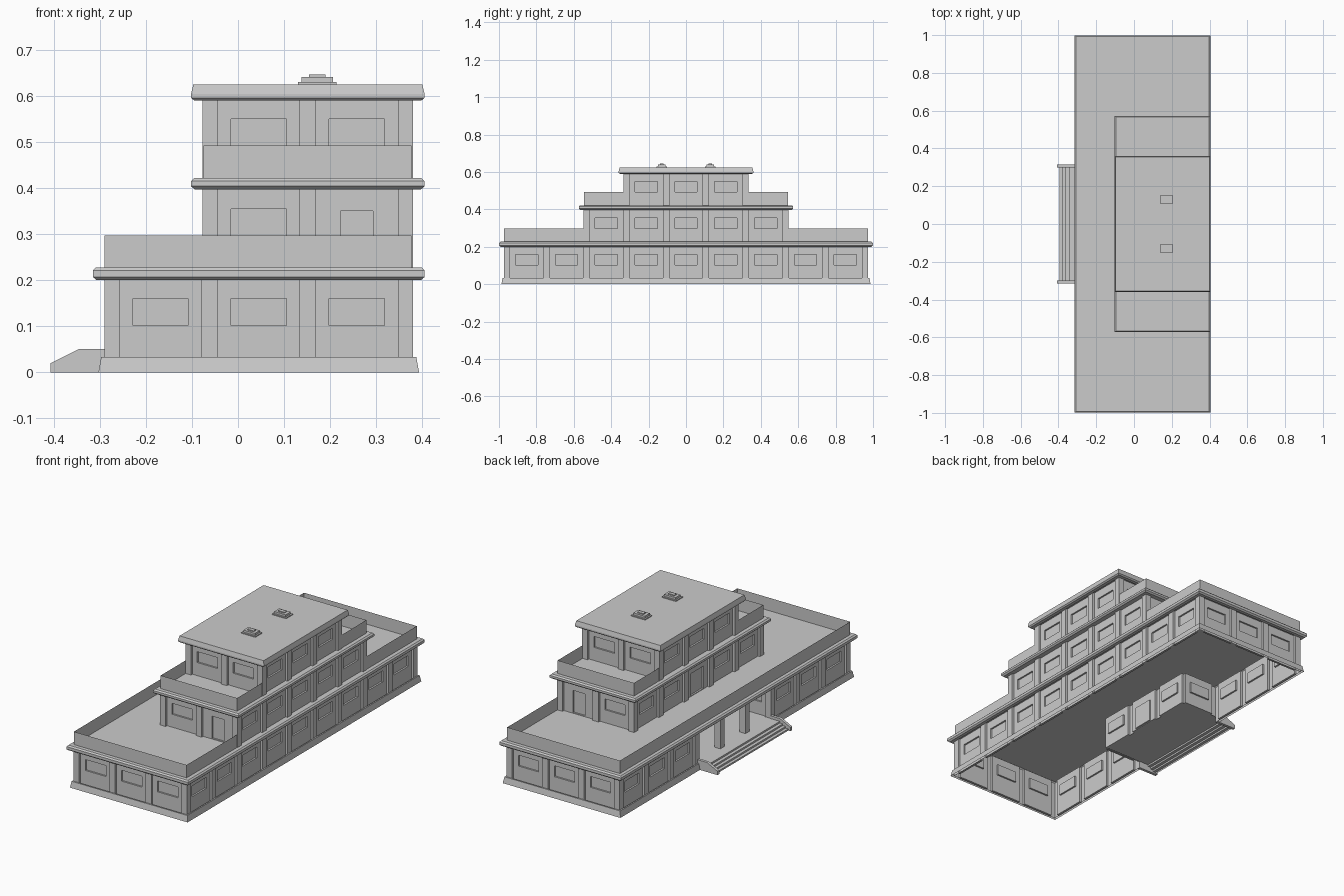
import bpy, bmesh
from mathutils import Vector

if "Cube" in bpy.data.objects:
    bpy.data.objects.remove(bpy.data.objects["Cube"])

PITCH, HALF = 0.213, 0.089      # bay spacing, half panel width
PANEL_D, GLASS_D = 0.012, 0.021  # recess depths
E = 0.38                         # east wall plane


def finish(name, bm):
    me = bpy.data.meshes.new(name)
    bm.to_mesh(me)
    bm.free()
    ob = bpy.data.objects.new(name, me)
    bpy.context.collection.objects.link(ob)
    return ob


def quad(bm, pts):
    return bm.faces.new([bm.verts.new(p) for p in pts])


def wall(bm, a, b, first, kinds, z0, z1, level):
    """Wall from a to b (outside on the right): pilasters and recessed bays."""
    a, b = Vector((*a, 0)), Vector((*b, 0))
    u = (b - a).normalized()
    n = Vector((-u.y, u.x, 0))
    length = (b - a).length

    def rect(r, d):
        l, rr, lo, hi = r
        return [a + u * s + n * d + Vector((0, 0, z))
                for s, z in ((l, lo), (rr, lo), (rr, hi), (l, hi))]

    cur = 0.0
    for i, kind in enumerate(kinds):
        c = first + i * PITCH
        if c - HALF - cur > 1e-4:
            quad(bm, rect((cur, c - HALF, z0, z1), 0))
        cur = c + HALF
        panel = (c - HALF, cur, z0, z1)
        w, lo, hi = {"w": (0.06, level + 0.102, level + 0.16),
                     "d": (0.0355, level + 0.036, level + 0.155),
                     "D": (0.055, level + 0.036, level + 0.155)}[kind]
        opening = (c - w, c + w, lo, hi)
        loops = [rect(panel, 0), rect(panel, PANEL_D),
                 rect(opening, PANEL_D), rect(opening, GLASS_D)]
        for p, q in zip(loops, loops[1:]):
            for k in range(4):
                m = (k + 1) % 4
                quad(bm, (p[k], p[m], q[m], q[k]))
        quad(bm, loops[-1])
    if length - cur > 1e-4:
        quad(bm, rect((cur, length, z0, z1), 0))


def sweep(name, path, profile, closed=True):
    """Mitred moulding: path of (x, y, outward x, outward y)."""
    bm = bmesh.new()
    rows = [[bm.verts.new((x + ox * d, y + oy * d, z)) for d, z in profile]
            for x, y, ox, oy in path]
    for i in range(len(rows) if closed else len(rows) - 1):
        p, q = rows[i], rows[(i + 1) % len(rows)]
        for k in range(len(profile) - 1):
            bm.faces.new((p[k], q[k], q[k + 1], p[k + 1]))
    if not closed:
        bm.faces.new(rows[0])
        bm.faces.new(rows[-1][::-1])
    return finish(name, bm)


def ring(w, h):
    return [(w, -h, -1, -1), (E, -h, 1, -1), (E, h, 1, 1), (w, h, -1, 1)]


def sheet(name, x0, x1, y0, y1, z):
    bm = bmesh.new()
    quad(bm, ((x0, y0, z), (x1, y0, z), (x1, y1, z), (x0, y1, z)))
    finish(name, bm)


def box(bm, x0, x1, y0, y1, z0, z1):
    vs = bmesh.ops.create_cube(bm, size=1)["verts"]
    for v in vs:
        v.co = ((x0 + x1) / 2 + v.co.x * (x1 - x0),
                (y0 + y1) / 2 + v.co.y * (y1 - y0),
                (z0 + z1) / 2 + v.co.z * (z1 - z0))


def cornice(z, top):
    return [(0, z), (0.017, z), (0.025, z + 0.007), (0.025, top - 0.007),
            (0.018, top), (0, top)]


# Ground floor walls
W1, H1, P, WB = -0.29, 0.974, 0.302, -0.077
bm = bmesh.new()
wall(bm, (W1, -H1), (E, -H1), 0.122, "www", 0, 0.205, 0)
wall(bm, (E, -H1), (E, H1), 0.122, "w" * 9, 0, 0.205, 0)
wall(bm, (E, H1), (W1, H1), 0.122, "www", 0, 0.205, 0)
wall(bm, (W1, H1), (W1, P), 0.122, "www", 0, 0.205, 0)
wall(bm, (W1, -P), (W1, -H1), 0.124, "www", 0, 0.205, 0)
finish("ground_floor_walls", bm)

# Recessed porch walls
bm = bmesh.new()
wall(bm, (W1, P), (WB, P), 0.122, "w", 0.033, 0.205, 0)
wall(bm, (WB, P), (WB, -P), 0.089, "wDw", 0.033, 0.205, 0)
wall(bm, (WB, -P), (W1, -P), 0.091, "w", 0.033, 0.205, 0)
finish("porch_walls", bm)
sheet("porch_ceiling", W1, WB, -P, P, 0.203)

# Upper floor walls
for name, h, n, z0, z1, level, side, west in (
        ("middle_floor_walls", 0.548, 5, 0.228, 0.40, 0.195, "wd", "wwDww"),
        ("top_floor_walls", 0.335, 3, 0.42, 0.595, 0.39, "ww", "www")):
    bm = bmesh.new()
    wall(bm, (WB, -h), (E, -h), 0.122, side, z0, z1, level)
    wall(bm, (E, -h), (E, h), 0.122, "w" * n, z0, z1, level)
    wall(bm, (E, h), (WB, h), 0.122, side[::-1], z0, z1, level)
    wall(bm, (WB, h), (WB, -h), 0.122, west, z0, z1, level)
    finish(name, bm)

# Plinth, open at the porch
sweep("plinth", [(W1, -P, -1, 0), (W1, -H1, -1, -1), (E, -H1, 1, -1),
                 (E, H1, 1, 1), (W1, H1, -1, 1), (W1, P, -1, 0)],
      [(0.013, 0), (0.007, 0.033), (0, 0.033)], closed=False)

# Cornices and roofs
sweep("ground_cornice", ring(W1, H1), cornice(0.20, 0.228))
sweep("middle_cornice", ring(WB, 0.548), cornice(0.397, 0.422))
sweep("top_cornice", ring(WB, 0.335),
      [(0, 0.59), (0.018, 0.59), (0.025, 0.596), (0.025, 0.604),
       (0.02, 0.625), (0, 0.625)])
sheet("ground_roof", W1, E, -H1, H1, 0.228)
sheet("middle_roof", WB, E, -0.548, 0.548, 0.422)
sheet("top_roof", WB, E, -0.335, 0.335, 0.625)

# Thin parapets, stopping at the wall of the floor above
for name, w, h, inner, z0, z1 in (
        ("ground_parapet", W1, 0.972, 0.548, 0.228, 0.297),
        ("middle_parapet", -0.075, 0.546, 0.335, 0.422, 0.492)):
    bm = bmesh.new()
    e = 0.377
    path = [(e, inner), (e, h), (w, h), (w, -h), (e, -h), (e, -inner)]
    if name == "middle_parapet":   # west side is flush with the upper floor
        runs = [path[:3] + [(w, inner)], [(w, -inner)] + path[3:]]
    else:
        runs = [path]
    for run in runs:
        for p, q in zip(run, run[1:]):
            quad(bm, ((*p, z0), (*q, z0), (*q, z1), (*p, z1)))
    finish(name, bm)

# Porch floor and steps
bm = bmesh.new()
prof = [(WB, 0.036), (-0.345, 0.036), (-0.345, 0.027), (-0.362, 0.027),
        (-0.362, 0.018), (-0.379, 0.018), (-0.379, 0.009), (-0.395, 0.009),
        (-0.395, 0)]
for (x0, z0), (x1, z1) in zip(prof, prof[1:]):
    quad(bm, ((x0, P, z0), (x1, P, z1), (x1, -P, z1), (x0, -P, z0)))
finish("porch_steps", bm)

# Sloped step cheeks
for name, y0, y1 in (("step_cheek_left", -0.315, -0.30),
                     ("step_cheek_right", 0.30, 0.315)):
    bm = bmesh.new()
    f = quad(bm, [(x, y0, z) for x, z in
                  ((W1, 0), (W1, 0.051), (-0.345, 0.051),
                   (-0.407, 0.02), (-0.407, 0))])
    ext = bmesh.ops.extrude_face_region(bm, geom=[f], use_keep_orig=True)["geom"]
    for v in ext:
        if isinstance(v, bmesh.types.BMVert):
            v.co.y = y1
    bmesh.ops.recalc_face_normals(bm, faces=bm.faces)
    finish(name, bm)

# Porch columns
bm = bmesh.new()
for y in (-PITCH / 2, PITCH / 2):
    box(bm, W1, W1 + 0.035, y - 0.0175, y + 0.0175, 0.036, 0.203)
finish("porch_columns", bm)

# Stepped roof vents
for name, y in (("roof_vent_left", -0.13), ("roof_vent_right", 0.13)):
    bm = bmesh.new()
    for hx, hy, z0, z1 in ((0.042, 0.029, 0.625, 0.63),
                           (0.034, 0.021, 0.63, 0.641),
                           (0.018, 0.010, 0.641, 0.646)):
        box(bm, 0.172 - hx, 0.172 + hx, y - hy, y + hy, z0, z1)
    finish(name, bm)
